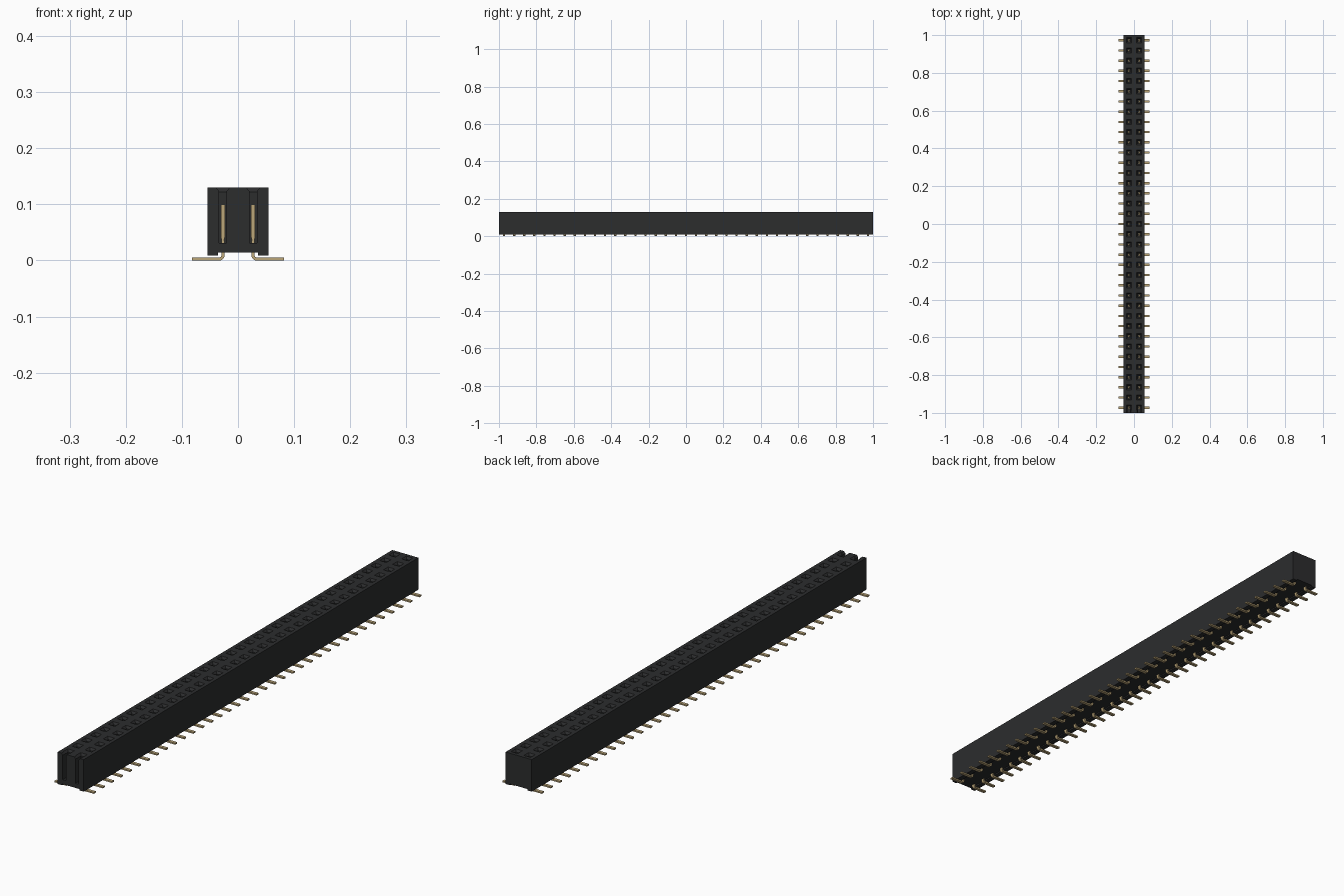
import bpy, bmesh, math

old = bpy.data.objects.get("Cube")
if old:
    bpy.data.objects.remove(old, do_unlink=True)

COUNT = 37
PITCH = 2.0 / COUNT
ROW_X = 0.027
HALF_W = 0.0545
TOP = 0.13
POSITIONS = [-1 + PITCH * (i + 0.5) for i in range(COUNT)]


def material(name, rgb, metallic=0.0):
    m = bpy.data.materials.new(name)
    m.use_nodes = True
    m.diffuse_color = (*rgb, 1)
    bsdf = next(n for n in m.node_tree.nodes if n.type == "BSDF_PRINCIPLED")
    bsdf.inputs["Base Color"].default_value = (*rgb, 1)
    bsdf.inputs["Roughness"].default_value = 0.5
    return m


black = material("black plastic", (0.025, 0.026, 0.027))
gold = material("gold plating", (0.50, 0.38, 0.19))


def prism(bm, points, y0, y1):
    """Extrude an XZ outline along Y."""
    a = [bm.verts.new((x, y0, z)) for x, z in points]
    b = [bm.verts.new((x, y1, z)) for x, z in points]
    bm.faces.new(a)
    bm.faces.new(b[::-1])
    n = len(a)
    for i in range(n):
        j = (i + 1) % n
        bm.faces.new((a[j], a[i], b[i], b[j]))


def funnel(bm, cx, cy, levels):
    """Stack square rings of (z, half width) into a closed shaft."""
    rings = []
    for z, h in levels:
        rings.append([bm.verts.new((cx + sx * h, cy + sy * h, z))
                      for sx, sy in ((-1, -1), (1, -1), (1, 1), (-1, 1))])
    bm.faces.new(rings[0])
    bm.faces.new(rings[-1][::-1])
    for r, s in zip(rings, rings[1:]):
        for i in range(4):
            j = (i + 1) % 4
            bm.faces.new((r[i], r[j], s[j], s[i]))


def make(name, bm, mat):
    bmesh.ops.recalc_face_normals(bm, faces=bm.faces)
    mesh = bpy.data.meshes.new(name)
    bm.to_mesh(mesh)
    bm.free()
    mesh.materials.append(mat)
    ob = bpy.data.objects.new(name, mesh)
    bpy.context.scene.collection.objects.link(ob)
    return ob


# Housing with a shallow channel along its underside
bm = bmesh.new()
prism(bm, [(-HALF_W, 0.009), (-0.036, 0.009), (-0.036, 0.014), (0.036, 0.014),
           (0.036, 0.009), (HALF_W, 0.009), (HALF_W, TOP), (-HALF_W, TOP)], -1, 1)
housing = make("housing", bm, black)

# Cutter for the square sockets with funnel mouths
bm = bmesh.new()
for y in POSITIONS:
    for x in (-ROW_X, ROW_X):
        funnel(bm, x, y, [(TOP + 0.001, 0.0148), (0.122, 0.007), (0.03, 0.007)])
socket_cutter = make("socket_cutter", bm, black)

# Cutter for the two slots that open the first sockets to the front
bm = bmesh.new()
for x in (-ROW_X, ROW_X):
    prism(bm, [(x - 0.0125, TOP + 0.001), (x - 0.0065, 0.123), (x - 0.0065, 0.031),
               (x + 0.0065, 0.031), (x + 0.0065, 0.123), (x + 0.0125, TOP + 0.001)],
          -1.01, POSITIONS[0])
slot_cutter = make("front_slot_cutter", bm, black)

# Cut the housing, bake the result and drop the cutters
for cutter in (socket_cutter, slot_cutter):
    cutter.hide_render = True
    mod = housing.modifiers.new("cut", "BOOLEAN")
    mod.operation = "DIFFERENCE"
    mod.solver = "EXACT"
    mod.object = cutter
bpy.context.view_layer.update()
cut_mesh = bpy.data.meshes.new_from_object(
    housing.evaluated_get(bpy.context.evaluated_depsgraph_get()))
housing.modifiers.clear()
housing.data = cut_mesh
for cutter in (socket_cutter, slot_cutter):
    bpy.data.objects.remove(cutter, do_unlink=True)

# Contact outline: bar in the socket, rounded bend, flat solder foot
THICK = 0.0055
INNER = ROW_X - 0.003
RADIUS = 0.009
center = (INNER + RADIUS, RADIUS)


def arc(radius, a0, a1, steps=5):
    return [(center[0] + radius * math.cos(math.radians(a0 + (a1 - a0) * i / steps)),
             center[1] + radius * math.sin(math.radians(a0 + (a1 - a0) * i / steps)))
            for i in range(steps + 1)]


leg = (arc(RADIUS, 180, 270) + [(0.082, 0.0), (0.082, THICK)]
       + arc(RADIUS - THICK, 270, 180) + [(INNER + THICK, 0.036)]
       + [(INNER, 0.036)])
bar = [(ROW_X - 0.0015, 0.034), (ROW_X + 0.0015, 0.034), (ROW_X + 0.0036, 0.042),
       (ROW_X + 0.0036, 0.1), (ROW_X - 0.0036, 0.1), (ROW_X - 0.0036, 0.042)]

# One row of contacts per side
for name, side in (("left_contacts", 1), ("right_contacts", -1)):
    bm = bmesh.new()
    for y in POSITIONS:
        prism(bm, [(side * x, z) for x, z in leg], y - 0.006, y + 0.006)
        prism(bm, [(side * x, z) for x, z in bar], y - 0.005, y + 0.005)
    make(name, bm, gold)
